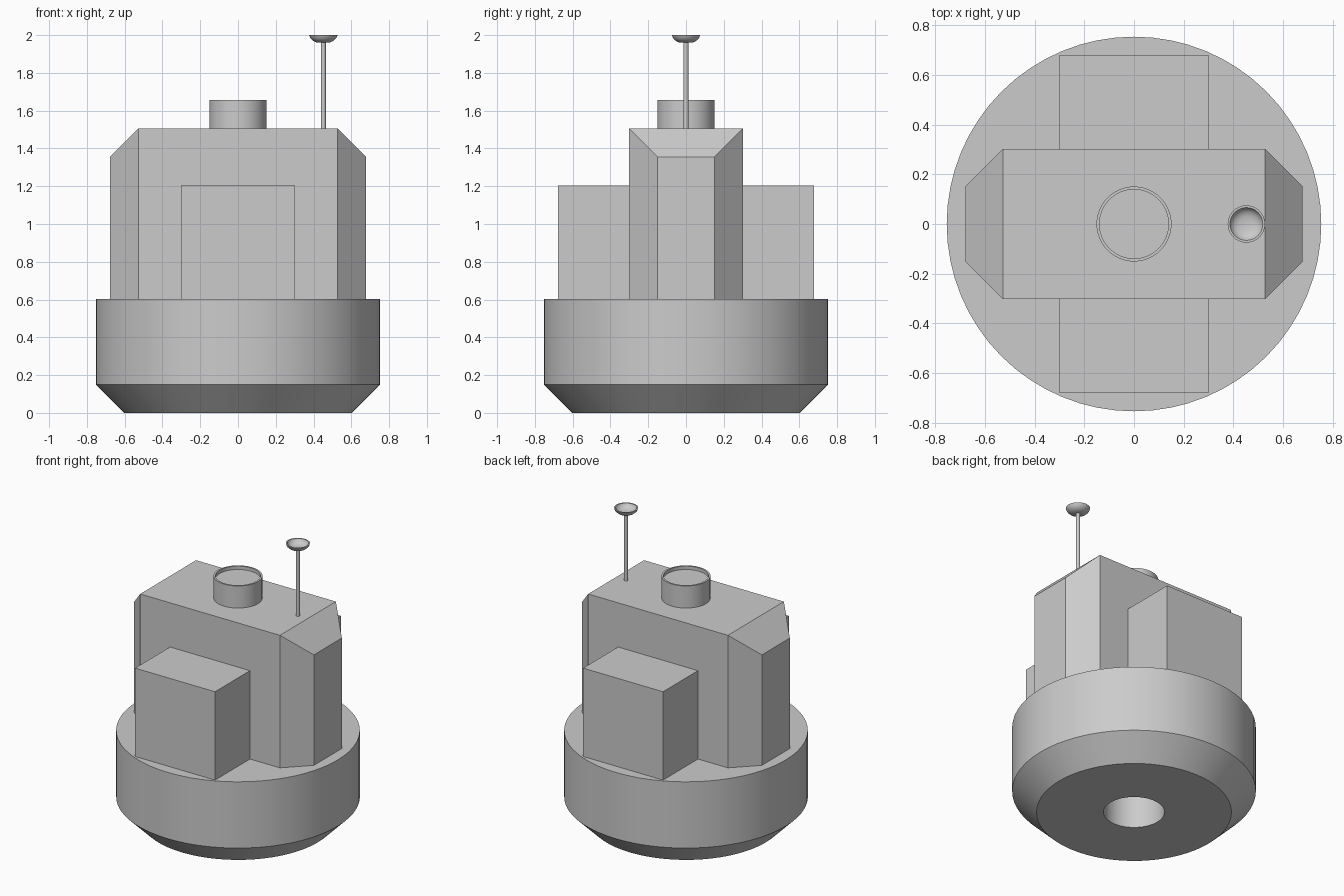
import bpy, bmesh, math

if "Cube" in bpy.data.objects:
    bpy.data.objects.remove(bpy.data.objects["Cube"])

U = 0.1506  # design module


def finish(name, bm, smooth=False):
    bmesh.ops.remove_doubles(bm, verts=bm.verts, dist=1e-5)
    bmesh.ops.recalc_face_normals(bm, faces=bm.faces)
    me = bpy.data.meshes.new(name)
    bm.to_mesh(me)
    bm.free()
    ob = bpy.data.objects.new(name, me)
    bpy.context.collection.objects.link(ob)
    if smooth:
        bpy.ops.object.select_all(action='DESELECT')
        ob.select_set(True)
        bpy.context.view_layer.objects.active = ob
        bpy.ops.object.shade_smooth_by_angle(angle=math.radians(30))
    return ob


def lathe(name, profile, x=0.0, segs=64):
    """Closed solid of revolution; the profile starts and ends on the axis."""
    bm = bmesh.new()
    rings = []
    for r, z in profile:
        n = 1 if r == 0 else segs
        rings.append([bm.verts.new((x + r * math.cos(2 * math.pi * i / segs),
                                    r * math.sin(2 * math.pi * i / segs), z))
                      for i in range(n)])
    for a, b in zip(rings, rings[1:]):
        if len(a) == 1 or len(b) == 1:
            bm.faces.new(a if len(b) == 1 else b)  # flat end disc
            continue
        for i in range(segs):
            j = (i + 1) % segs
            bm.faces.new((a[i], a[j], b[j], b[i]))
    return finish(name, bm, True)


def loft(name, sections):
    """Join rectangular sections (x, half width, bottom, top) along x."""
    bm = bmesh.new()
    rings = [[bm.verts.new((x, y, z)) for y, z in
              ((-w, lo), (w, lo), (w, hi), (-w, hi))] for x, w, lo, hi in sections]
    for a, b in zip(rings, rings[1:]):
        for i in range(4):
            j = (i + 1) % 4
            bm.faces.new((a[i], a[j], b[j], b[i]))
    bm.faces.new(rings[0])
    bm.faces.new(rings[-1])
    bmesh.ops.dissolve_limit(bm, angle_limit=0.01, verts=bm.verts, edges=bm.edges)
    return finish(name, bm)


# Round base with chamfered underside and a central socket
lathe("base", [(0, 2 * U), (1.25 * U, 2 * U), (1.25 * U, 0), (4 * U, 0),
               (5 * U, U), (5 * U, 4 * U), (0, 4 * U)])

# Upright body with tapered ends
loft("body", [(-4.5 * U, U, 4 * U, 9 * U), (-3.5 * U, 2 * U, 4 * U, 10 * U),
              (3.5 * U, 2 * U, 4 * U, 10 * U), (4.5 * U, U, 4 * U, 9 * U)])

# Side boxes, front and back
for name, s in (("front_box", -1), ("back_box", 1)):
    bm = bmesh.new()
    bmesh.ops.create_cube(bm, size=1)
    for v in bm.verts:
        v.co = (v.co.x * 4 * U, s * 3.25 * U + v.co.y * 2.5 * U, 6 * U + v.co.z * 4 * U)
    finish(name, bm)

# Hatch tube with shallow recessed top
lathe("hatch", [(0, 10 * U), (U, 10 * U), (U, 11 * U), (0.92 * U, 11 * U),
                (0.92 * U, 10.85 * U), (0, 10.85 * U)])

# Antenna mast and dish
lathe("antenna_mast", [(0, 10 * U), (0.013, 10 * U), (0.013, 1.967), (0, 1.967)], 3 * U, 24)
lathe("antenna_dish", [(0, 1.96), (0.034, 1.96), (0.054, 1.97), (0.069, 1.984),
                       (0.075, 2.0), (0.066, 2.0), (0.06, 1.987), (0.048, 1.977),
                       (0.03, 1.97), (0, 1.97)], 3 * U, 32)
